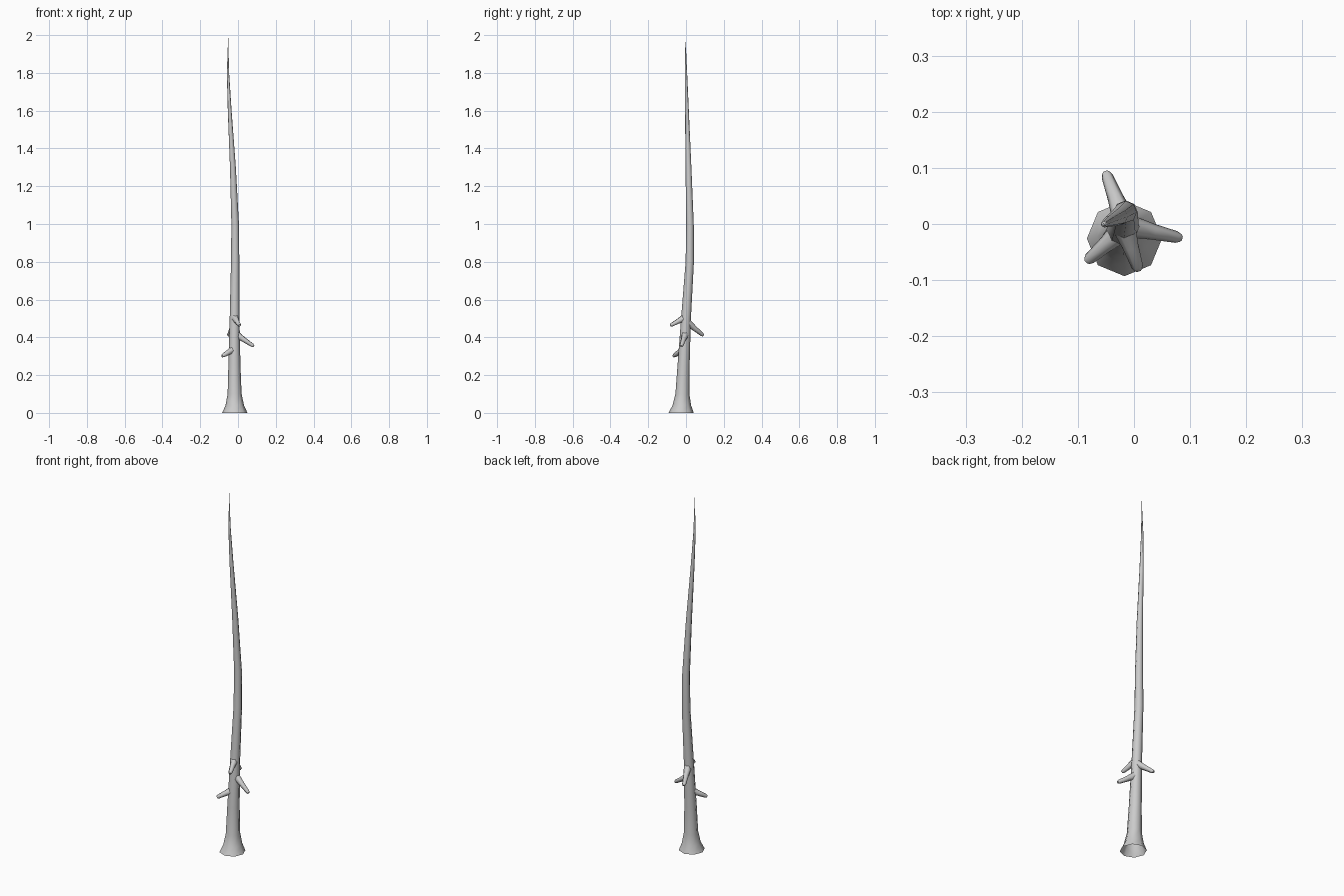
import bpy, bmesh, math
from mathutils import Vector

if "Cube" in bpy.data.objects:
    bpy.data.objects.remove(bpy.data.objects["Cube"])


def tube(name, rings, sides, along_z=False, cap_end=False, smooth=60):
    """Loft a tube through (point, radius) rings; radius 0 makes a tip."""
    bm = bmesh.new()
    pts = [Vector(p) for p, r in rings]
    axis = Vector((0, 0, 1)) if along_z else (pts[-1] - pts[0]).normalized()
    u = Vector((1, 0, 0)) if along_z else axis.cross(Vector((0, 0, 1))).normalized()
    v = axis.cross(u)
    prev = None
    for p, (_, r) in zip(pts, rings):
        if r == 0:
            tip = bm.verts.new(p)
            for i in range(sides):
                bm.faces.new((prev[i], prev[(i + 1) % sides], tip))
            break
        ring = []
        for i in range(sides):
            a = 2 * math.pi * i / sides
            ring.append(bm.verts.new(p + r * (math.cos(a) * u + math.sin(a) * v)))
        if prev:
            for i in range(sides):
                j = (i + 1) % sides
                bm.faces.new((prev[i], prev[j], ring[j], ring[i]))
        prev = ring
    if cap_end:
        bm.faces.new(prev)
    me = bpy.data.meshes.new(name)
    bm.to_mesh(me)
    bm.free()
    ob = bpy.data.objects.new(name, me)
    bpy.context.collection.objects.link(ob)
    bpy.ops.object.select_all(action='DESELECT')
    ob.select_set(True)
    bpy.context.view_layer.objects.active = ob
    bpy.ops.object.shade_smooth_by_angle(angle=math.radians(smooth))
    return ob


# Bare trunk: flared open base, gentle bend, needle-thin tip
tube("trunk", [
    ((-0.017, -0.026, 0.00), 0.067),
    ((-0.017, -0.022, 0.04), 0.049),
    ((-0.018, -0.019, 0.10), 0.037),
    ((-0.019, -0.013, 0.25), 0.032),
    ((-0.018, 0.000, 0.50), 0.026),
    ((-0.015, 0.020, 0.80), 0.022),
    ((-0.015, 0.021, 1.00), 0.020),
    ((-0.027, 0.013, 1.30), 0.0155),
    ((-0.044, 0.005, 1.60), 0.010),
    ((-0.053, 0.000, 1.80), 0.006),
    ((-0.052, -0.003, 2.00), 0),
], 8, along_z=True)

# Broken branch stubs, drooping outward around the lower trunk
stubs = [
    ((-0.010, -0.004, 0.415), (0.083, -0.025, 0.353)),
    ((-0.022, -0.012, 0.338), (-0.084, -0.066, 0.300)),
    ((-0.018, 0.008, 0.478), (-0.050, 0.091, 0.410)),
    ((-0.018, -0.005, 0.505), (0.008, -0.082, 0.463)),
]
for n, (root, tip) in enumerate(stubs, 1):
    a, b = Vector(root), Vector(tip)
    tube(f"branch_stub_{n}", [
        (a, 0.021), (a.lerp(b, 0.45), 0.0145),
        (a.lerp(b, 0.92), 0.0105), (b, 0.007),
    ], 6, cap_end=True)
